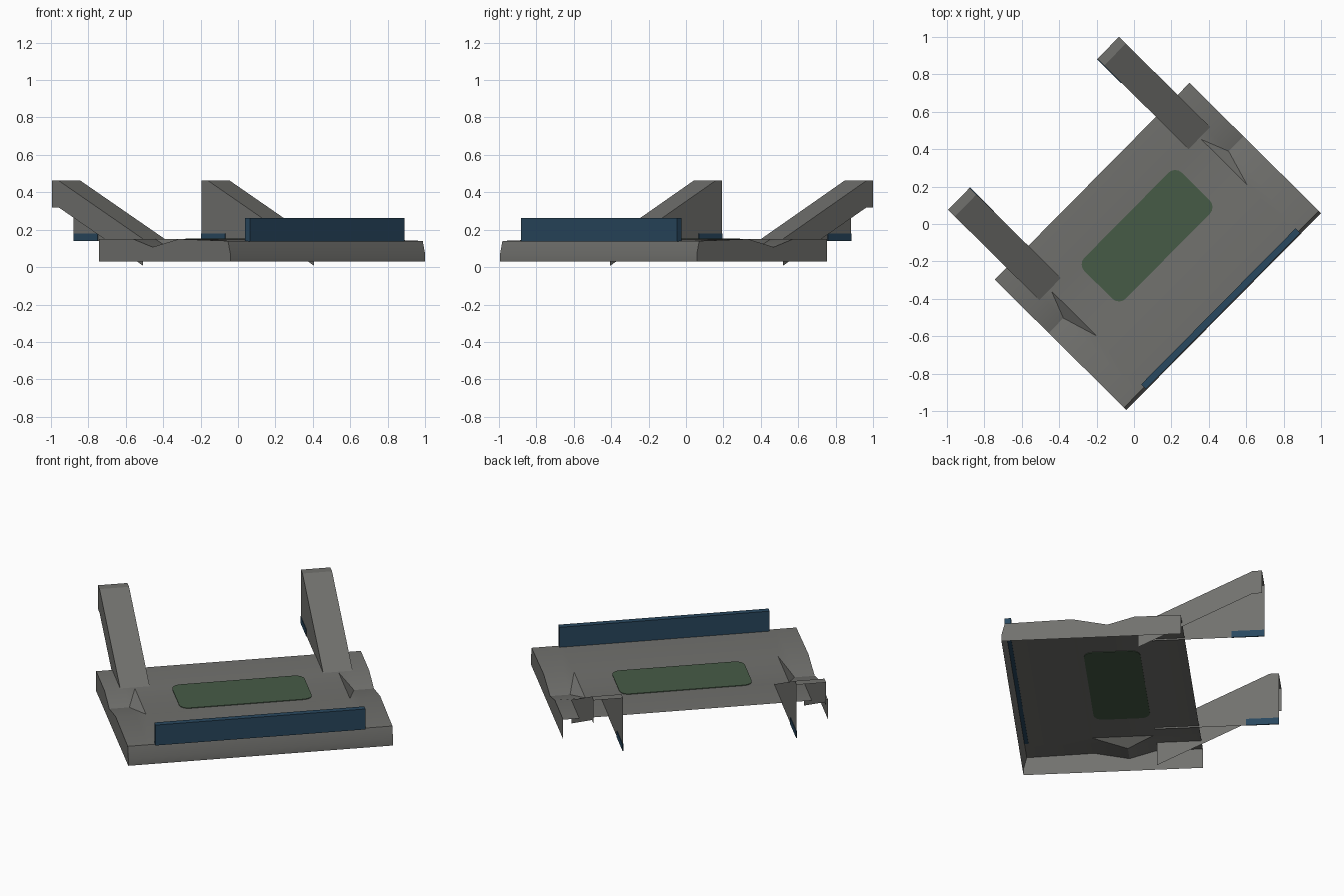
import bpy, bmesh, math
from mathutils import Matrix

if "Cube" in bpy.data.objects:
    bpy.data.objects.remove(bpy.data.objects["Cube"])

# Everything is built in a straight frame, then turned into place
PLACE = Matrix.Translation((0.128, -0.12, 0)) @ Matrix.Rotation(math.radians(45.3), 4, 'Z')


def material(name, rgb):
    m = bpy.data.materials.new(name)
    m.diffuse_color = (*rgb, 1)
    m.use_nodes = True
    m.node_tree.nodes["Principled BSDF"].inputs["Base Color"].default_value = m.diffuse_color
    return m


GREY = material("warm_grey", (0.165, 0.165, 0.155))
GREEN = material("dull_green", (0.062, 0.105, 0.062))
BLUE = material("deep_blue", (0.022, 0.065, 0.115))


def finish(name, bm, mat, smooth=False):
    me = bpy.data.meshes.new(name)
    bm.to_mesh(me)
    bm.free()
    me.transform(PLACE)
    me.materials.append(mat)
    ob = bpy.data.objects.new(name, me)
    bpy.context.collection.objects.link(ob)
    if smooth:
        bpy.ops.object.select_all(action='DESELECT')
        ob.select_set(True)
        bpy.context.view_layer.objects.active = ob
        bpy.ops.object.shade_smooth_by_angle(angle=math.radians(25))
    return ob


def box(name, lo, hi, mat):
    bm = bmesh.new()
    size = [b - a for a, b in zip(lo, hi)]
    mid = [(a + b) / 2 for a, b in zip(lo, hi)]
    bmesh.ops.create_cube(bm, size=1, matrix=Matrix.Translation(mid) @ Matrix.Diagonal((*size, 1)))
    return finish(name, bm, mat)


# Deck: open shell with a valley notched into each end
profile = [(-0.495, 0.03), (-0.495, 0.07), (-0.477, 0.14), (-0.105, 0.15),
           (0.09, 0.15), (0.237, 0.15), (0.495, 0.15)]
columns = [-0.74, -0.628, -0.57, 0.57, 0.628, 0.74]
bm = bmesh.new()
grid = []
for u in columns:
    row = []
    for i, (v, z) in enumerate(profile):
        if i == 4 and abs(u) > 0.6:
            z = 0.107
        row.append(bm.verts.new((u, v, z)))
    grid.append(row)
for a, b in zip(grid, grid[1:]):
    for i in range(len(profile) - 1):
        bm.faces.new((a[i], b[i], b[i + 1], a[i + 1]))
for deep, flat in ((1, 2), (4, 3)):
    for i in (3, 5):
        bmesh.ops.connect_verts(bm, verts=[grid[deep][4], grid[flat][i]])
# deck end walls
for row, flip in ((grid[0], True), (grid[-1], False)):
    corner = bm.verts.new((row[0].co.x, 0.495, 0.03))
    loop = row[::-1] + [corner] if not flip else row + [corner]
    f = bm.faces.new(loop)
    f.normal_update()
    if f.normal.x * row[0].co.x < 0:
        f.normal_flip()
finish("deck", bm, GREY, smooth=True)

# Green patch with rounded corners, lying through the deck sheet
bm = bmesh.new()
ring = []
r = 0.05
for k, (cu, cv) in enumerate(((0.32, 0.187), (-0.32, 0.187), (-0.32, -0.024), (0.32, -0.024))):
    for j in range(5):
        a = math.radians(90 * k + 22.5 * j)
        ring.append(bm.verts.new((cu + r * math.cos(a), cv + r * math.sin(a), 0.147)))
face = bm.faces.new(ring)
ext = bmesh.ops.extrude_face_region(bm, geom=[face])
for g in ext["geom"]:
    if isinstance(g, bmesh.types.BMVert):
        g.co.z = 0.1535
bmesh.ops.recalc_face_normals(bm, faces=bm.faces[:])
finish("green_patch", bm, GREEN)

# Blue board along the front edge
box("front_board", (-0.587, -0.49, 0.138), (0.587, -0.455, 0.262), BLUE)

# Rising arms: sloped top, full inner panel, slanted outer strip, open ends
LOW, BEND, END = 0.25, 0.885, 0.936
top = [(LOW, 0.15), (BEND, 0.462), (END, 0.462)]
for side, label in ((-1, "left"), (1, "right")):
    ui, uo = side * 0.485, side * 0.65
    bm = bmesh.new()
    inner = [bm.verts.new((ui, v, z)) for v, z in top]
    outer = [bm.verts.new((uo, v, z)) for v, z in top]
    under = [bm.verts.new((uo, v, max(z - 0.143, 0))) for v, z in top]
    for i in range(2):
        quads = [(inner[i], outer[i], outer[i + 1], inner[i + 1]),
                 (outer[i], under[i], under[i + 1], outer[i + 1])]
        for q in quads:
            bm.faces.new(q if side > 0 else q[::-1])
    base = [bm.verts.new((ui, END, 0.14)), bm.verts.new((ui, LOW, 0.14))]
    panel = inner + base
    bm.faces.new(panel if side > 0 else panel[::-1])
    finish(label + "_arm", bm, GREY)
    # blue foot marking on the inner panel, seen from both sides
    box(label + "_arm_marking", (ui - 0.003, 0.755, 0.14), (ui + 0.003, END, 0.18), BLUE)
